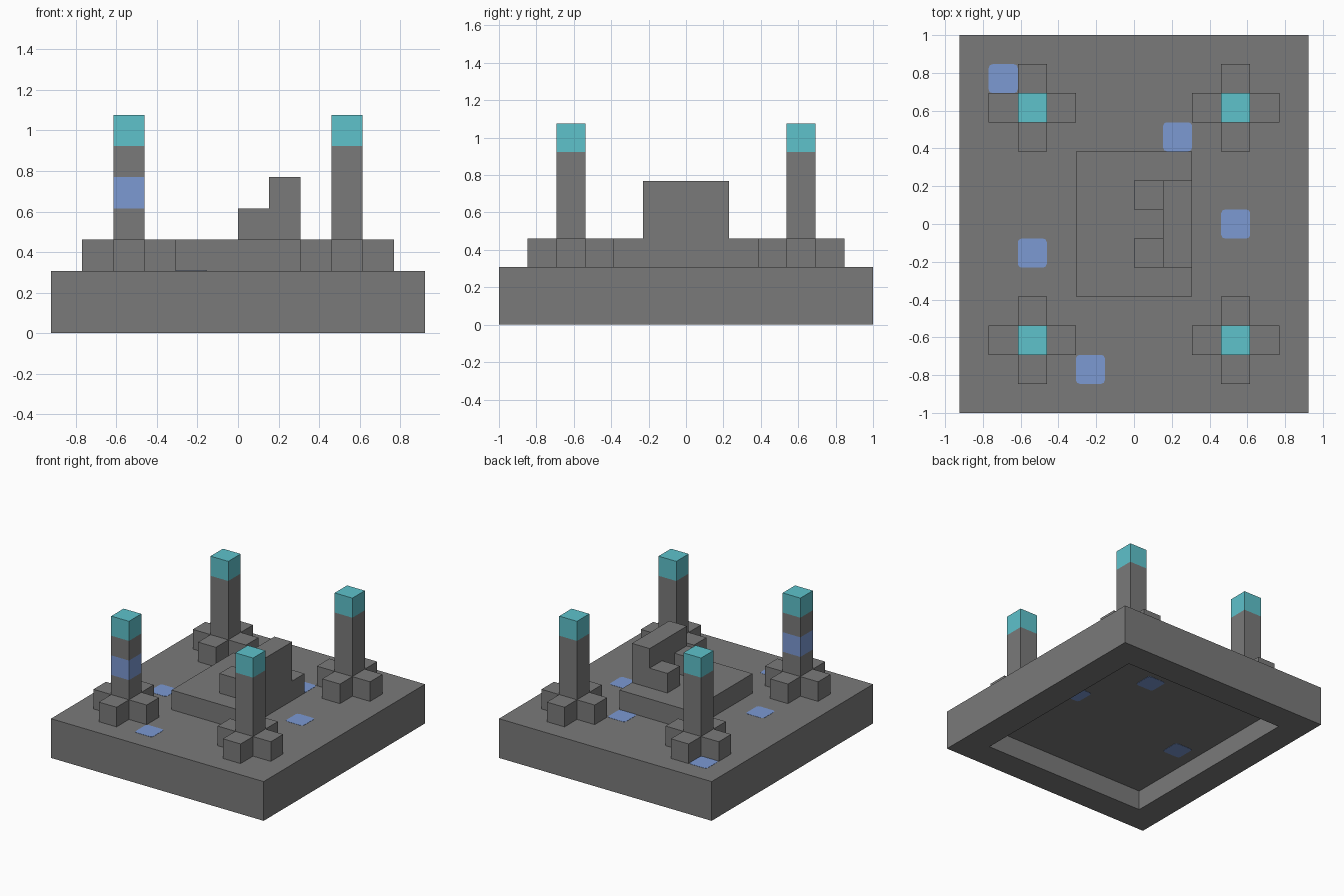
import bpy, bmesh
from mathutils import Vector

old = bpy.data.objects.get("Cube")
if old:
    bpy.data.objects.remove(old, do_unlink=True)

U = 2 / 13  # one block


def material(name, rgb):
    m = bpy.data.materials.new(name)
    m.use_nodes = True
    m.diffuse_color = (*rgb, 1)
    m.node_tree.nodes["Principled BSDF"].inputs["Base Color"].default_value = (*rgb, 1)
    return m


STONE = material("grey stone", (0.195, 0.195, 0.195))
TEAL = material("teal glow", (0.112, 0.54, 0.6))
BLUE = material("blue glow", (0.2, 0.32, 0.65))


def box_mesh(lo, hi):
    """Box between two corners, given in blocks."""
    bm = bmesh.new()
    bmesh.ops.create_cube(bm, size=1)
    lo, hi = Vector(lo) * U, Vector(hi) * U
    for v in bm.verts:
        v.co = Vector([lo[i] if v.co[i] < 0 else hi[i] for i in range(3)])
    return bm


def finish(name, bm, *mats):
    bmesh.ops.recalc_face_normals(bm, faces=bm.faces)
    me = bpy.data.meshes.new(name)
    bm.to_mesh(me)
    bm.free()
    for m in mats:
        me.materials.append(m)
    ob = bpy.data.objects.new(name, me)
    bpy.context.collection.objects.link(ob)
    return ob


def block(name, lo, hi):
    return finish(name, box_mesh(lo, hi), STONE)


# Base slab with a straight-walled hollow beneath
bm = box_mesh((-6, -6.5, 0), (6, 6.5, 2))
bm.normal_update()
bottom = min(bm.faces, key=lambda f: f.calc_center_median().z)
bmesh.ops.inset_individual(bm, faces=[bottom], thickness=2 * U, depth=0)
ceiling = bmesh.ops.extrude_discrete_faces(bm, faces=[bottom])["faces"][0]
for v in ceiling.verts:
    v.co.z = U
finish("base", bm, STONE)


# Glowing floor tiles with rounded corners
def tile(name, x, y, z):
    t = 0.01
    bm = box_mesh((x - .5, y - .5, z - t), (x + .5, y + .5, z + t))
    upright = [e for e in bm.edges if abs(e.verts[0].co.z - e.verts[1].co.z) > 1e-4]
    bmesh.ops.bevel(bm, geom=upright, offset=0.02, segments=2, profile=0.5, affect='EDGES')
    finish(name, bm, BLUE)


for i, (x, y) in enumerate([(-4.5, 5), (1.5, 3), (3.5, 0), (-3.5, -1), (-1.5, -5)]):
    tile(f"floor_tile_{i + 1}", x, y, 2)
    # Tiles above the hollow show through its ceiling
    if abs(x) < 4 and abs(y) < 4.5:
        tile(f"under_tile_{i + 1}", x, y, 1)

# Corner pillars, each with four footing blocks
for sx, side in ((-1, "right"), (1, "left")):
    for sy, end in ((-1, "front"), (1, "back")):
        x, y = 3.5 * sx, 4 * sy
        banded = sx < 0 and sy < 0
        bm = box_mesh((x - .5, y - .5, 2), (x + .5, y + .5, 7))
        for level in ((4, 5, 6) if banded else (6,)):
            bmesh.ops.bisect_plane(bm, geom=bm.verts[:] + bm.edges[:] + bm.faces[:],
                                   plane_co=(0, 0, level * U), plane_no=(0, 0, 1))
        for f in bm.faces:
            h = f.calc_center_median().z / U
            f.material_index = 1 if h > 6 else 2 if banded and 4 < h < 5 else 0
        finish(f"{end}_{side}_pillar", bm, STONE, TEAL, BLUE)
        for dx, dy, where in ((1, 0, "left"), (-1, 0, "right"), (0, 1, "back"), (0, -1, "front")):
            block(f"{end}_{side}_footing_{where}",
                  (x + dx - .5, y + dy - .5, 2), (x + dx + .5, y + dy + .5, 3))

# Central platform and seat facing the right side
block("platform", (-2, -2.5, 2), (2, 2.5, 3))
block("seat_back", (1, -1.5, 3), (2, 1.5, 5))
block("front_armrest", (0, -1.5, 3), (1, -.5, 4))
block("back_armrest", (0, .5, 3), (1, 1.5, 4))
